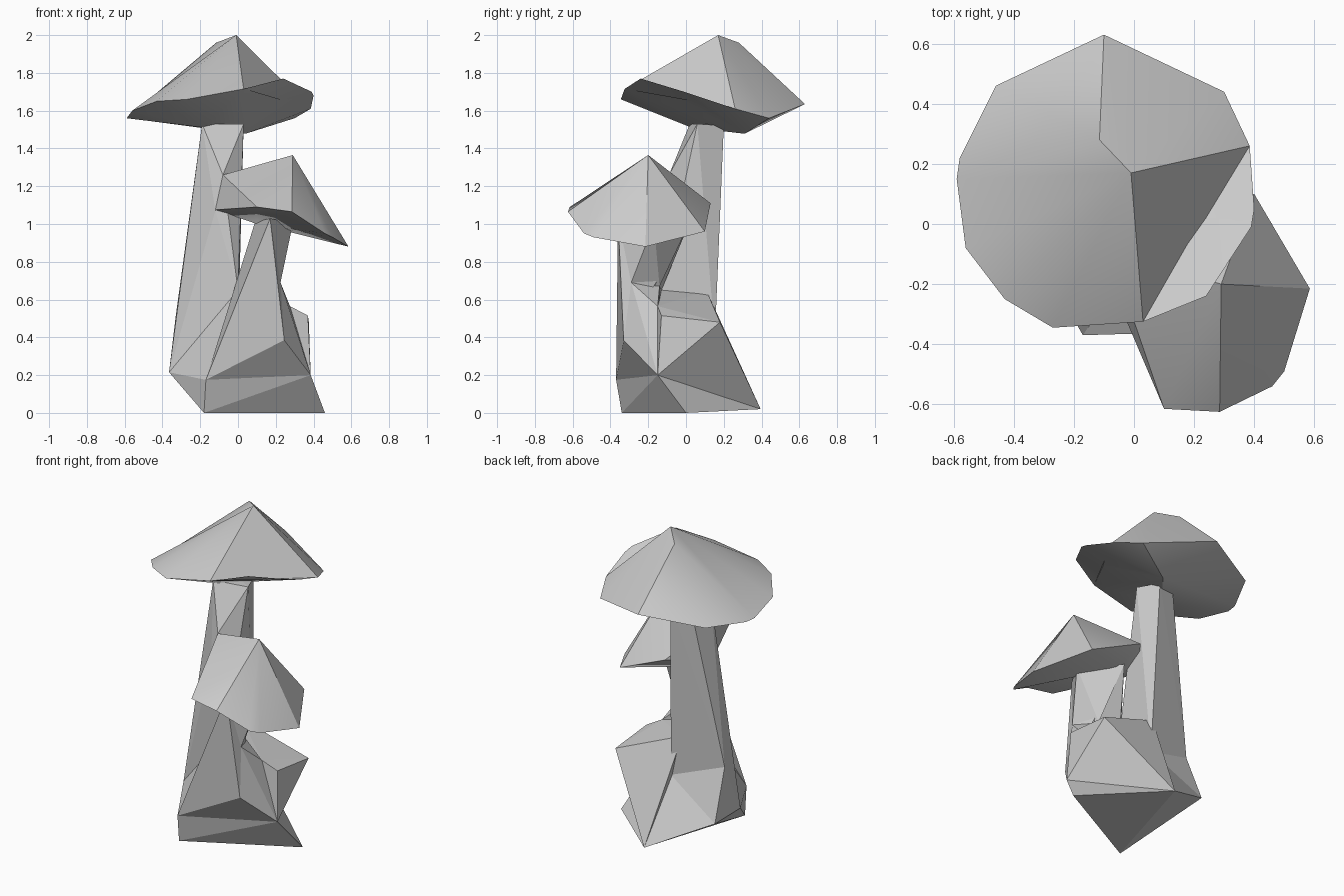
import bpy, bmesh, math
from mathutils import Vector

cube = bpy.data.objects.get("Cube")
if cube:
    bpy.data.objects.remove(cube, do_unlink=True)

GREY = (0.6, 0.6, 0.6, 1)
mat = bpy.data.materials.new("plain grey")
mat.use_nodes = True
mat.diffuse_color = GREY
mat.node_tree.nodes["Principled BSDF"].inputs["Base Color"].default_value = GREY


def finish(bm, name, smooth=0):
    bmesh.ops.recalc_face_normals(bm, faces=bm.faces)
    mesh = bpy.data.meshes.new(name)
    bm.to_mesh(mesh)
    bm.free()
    mesh.materials.append(mat)
    ob = bpy.data.objects.new(name, mesh)
    bpy.context.collection.objects.link(ob)
    if smooth:
        bpy.ops.object.select_all(action="DESELECT")
        ob.select_set(True)
        bpy.context.view_layer.objects.active = ob
        bpy.ops.object.shade_smooth_by_angle(angle=math.radians(smooth))


def hull(name, *points):
    """Faceted solid wrapped around a few corner points."""
    bm = bmesh.new()
    for p in points:
        bm.verts.new(p)
    bmesh.ops.convex_hull(bm, input=bm.verts)
    loose = [v for v in bm.verts if not v.link_faces]
    bmesh.ops.delete(bm, geom=loose, context="VERTS")
    finish(bm, name)


def cap(name, rim, peaks, top, unders, below):
    """Tent over a rim; top and below pick the peak each rim edge fans to."""
    bm = bmesh.new()
    ring = [bm.verts.new(p) for p in rim]
    n = len(ring)
    for points, picks in ((peaks, top), (unders, below)):
        hubs = [bm.verts.new(p) for p in points]
        for i in range(n):
            hub, last = hubs[int(picks[i])], hubs[int(picks[i - 1])]
            bm.faces.new((ring[i], ring[(i + 1) % n], hub))
            if hub is not last:
                bm.faces.new((ring[i], hub, last))
    finish(bm, name, 28)


# Shared corners of the base
front_foot = (-.18, -.34, 0)
right_foot = (.46, 0, 0)
back_foot = (.02, .395, .02)
left_back = (-.345, .2, .195)
left_side = (-.365, -.03, .215)
front_low = (-.17, -.37, .175)
front_high = (.245, -.33, .385)
notch = (.385, -.15, .2)
shoulder = (.375, .18, .48)
waist_in = (0, -.13, .65)
waist_out = (.225, -.29, .69)
waist_back = (.15, -.14, .67)
shelf_back = (-.05, .11, .645)
shelf_front = (.275, -.15, .565)
heel = (0, .153, .4)

# Rocky base
hull("base", front_foot, right_foot, back_foot, left_back, left_side, front_low, notch)
hull("base_back", shoulder, notch, back_foot, left_back, heel, left_side)
hull("base_shoulder", notch, shoulder, (.37, -.13, .515), shelf_front, shelf_back,
     waist_in, heel, back_foot)

# Tall stem with a front ridge that meets the small cap
top_left, top_right = (-.19, .02, 1.53), (.03, .06, 1.53)
stem_back = (-.33, .08, .51)
ridge = (-.08, -.09, 1.26)
hull("tall_stem", left_side, stem_back, heel, waist_in, shelf_back,
     top_left, top_right, (-.03, .2, 1.52), (-.15, .17, 1.53))
hull("tall_stem_heel", left_side, stem_back, heel, left_back)
hull("tall_stem_ridge", top_left, top_right, (.015, .05, 1.2), ridge, (-.12, -.1, 1.07),
     waist_in, left_side)
hull("stem_root", left_side, front_low, waist_in, (-.14, .1, .24))

# Short stem, flaring back under its cap
neck_front, neck_back, neck_right = (.17, -.36, 1.03), (.09, .02, 1.01), (.29, -.17, 1.0)
hull("short_stem", neck_front, neck_back, waist_out, waist_in, front_low, front_high)
hull("short_stem_neck", neck_front, neck_back, neck_right, waist_out, waist_back)
hull("short_stem_root", front_low, front_high, notch, waist_out, waist_in, waist_back,
     shelf_front)

# Large cap with one upturned edge
big_rim = [(-.1, .63, 1.635), (.3, .44, 1.56), (.385, .26, 1.61), (.4, .05, 1.68),
           (.39, -.01, 1.7), (.24, -.24, 1.77), (.03, -.325, 1.715), (-.27, -.345, 1.66),
           (-.43, -.25, 1.65), (-.56, -.08, 1.6), (-.59, .15, 1.56), (-.58, .22, 1.56),
           (-.46, .46, 1.58)]
fold = (Vector(big_rim[2]) + Vector(big_rim[6])) / 2
cap("large_cap", big_rim, [(-.01, .17, 2), (-.115, .28, 1.96), fold], "0022220000111",
    [(.04, .31, 1.478), (-.18, .03, 1.51)], "0000001111100")

# Small cap
small_rim = [(.06, .13, 1.11), (.4, .1, .96), (.585, -.215, .88), (.5, -.49, .93),
             (.46, -.54, .95), (.285, -.625, 1.065), (.1, -.615, 1.09), (-.12, -.1, 1.075)]
cap("small_cap", small_rim, [(.29, -.2, 1.365), ridge], "00000011",
    [(.1, -.02, 1.0)], "00000000")
